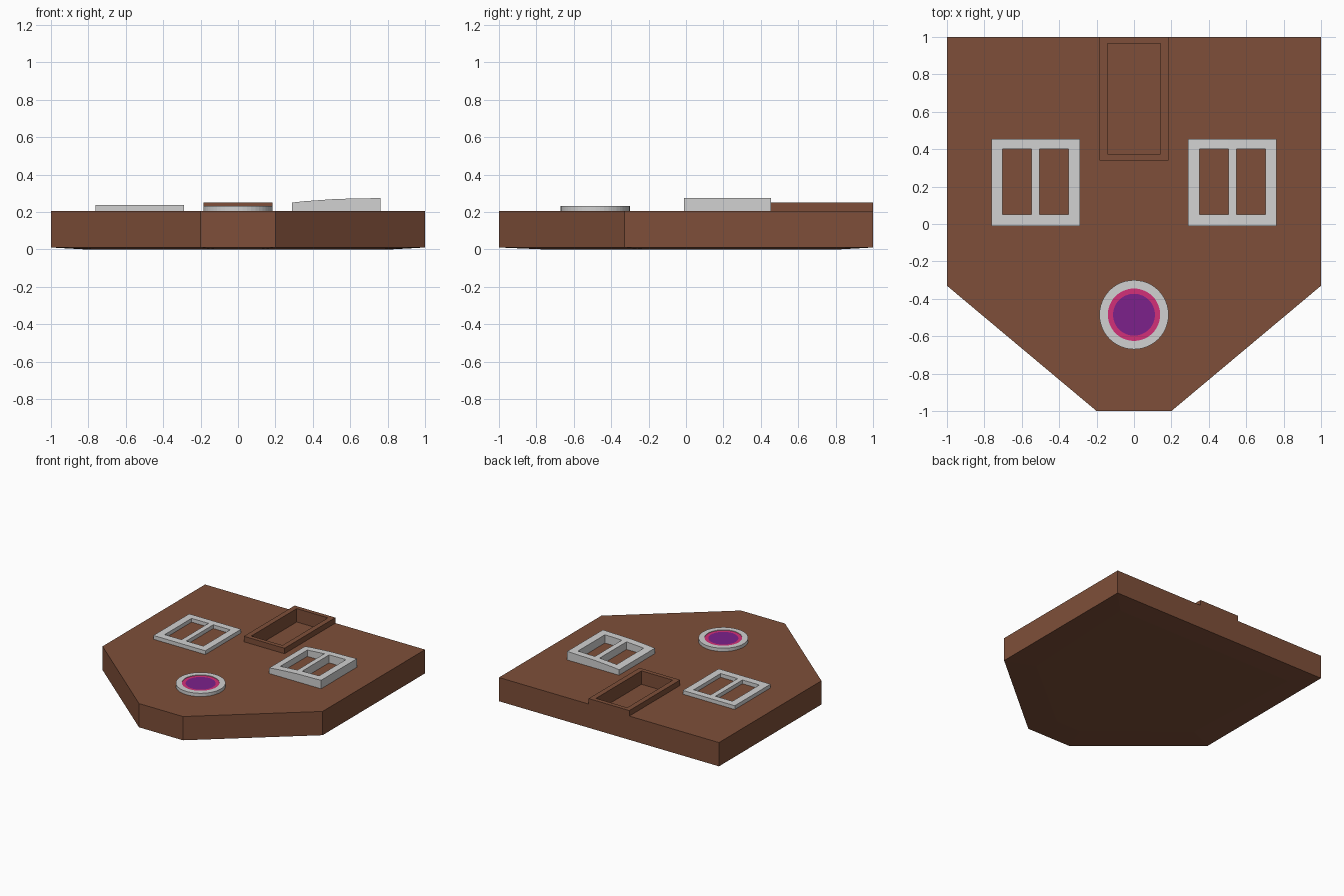
import bpy, bmesh, math

cube = bpy.data.objects.get("Cube")
if cube:
    bpy.data.objects.remove(cube, do_unlink=True)


def material(name, r, g, b):
    m = bpy.data.materials.new(name)
    m.use_nodes = True
    m.diffuse_color = (r, g, b, 1)
    m.node_tree.nodes["Principled BSDF"].inputs["Base Color"].default_value = (r, g, b, 1)
    return m


BROWN = material("brown", 0.21, 0.078, 0.041)
GREY = material("light grey", 0.64, 0.64, 0.64)
PINK = material("pink", 0.65, 0.03, 0.19)
PURPLE = material("purple", 0.2, 0.015, 0.26)

TOP = 0.205  # top of the wall slab


def finish(bm, name, mat):
    bmesh.ops.recalc_face_normals(bm, faces=bm.faces[:])
    mesh = bpy.data.meshes.new(name)
    bm.to_mesh(mesh)
    bm.free()
    mesh.materials.append(mat)
    obj = bpy.data.objects.new(name, mesh)
    bpy.context.collection.objects.link(obj)
    return obj


def extrude_up(bm, height):
    """Extrude the flat faces and set the raised vertices to height(x)."""
    out = bmesh.ops.extrude_face_region(bm, geom=bm.faces[:], use_keep_orig=True)
    for v in out["geom"]:
        if isinstance(v, bmesh.types.BMVert):
            v.co.z = height(v.co.x)


def lattice(name, xs, ys, holes, z0, height, mat):
    """Frame made of grid cells, leaving out the cells listed in holes."""
    bm = bmesh.new()
    grid = [[bm.verts.new((x, y, z0)) for y in ys] for x in xs]
    for i in range(len(xs) - 1):
        for j in range(len(ys) - 1):
            if (i, j) not in holes:
                bm.faces.new((grid[i][j], grid[i + 1][j], grid[i + 1][j + 1], grid[i][j + 1]))
    loose = [v for v in bm.verts if not v.link_faces]
    bmesh.ops.delete(bm, geom=loose, context='VERTS')
    extrude_up(bm, height)
    return finish(bm, name, mat)


def ring(name, r_in, r_out, z0, z1, mat, y=-0.485, steps=48):
    """Flat-topped ring, or a disc when r_in is zero."""
    bm = bmesh.new()
    loops = []
    for r in (r_in, r_out):
        if r:
            loops.append([bm.verts.new((r * math.cos(a), y + r * math.sin(a), z0))
                          for a in (2 * math.pi * k / steps for k in range(steps))])
    if r_in:
        a, b = loops
        for k in range(steps):
            n = (k + 1) % steps
            bm.faces.new((a[k], b[k], b[n], a[n]))
    else:
        bm.faces.new(loops[0])
    extrude_up(bm, lambda x: z1)
    return finish(bm, name, mat)


# Wall slab: gabled outline with a very shallow swelling underneath
bm = bmesh.new()
outline = [(-1, 1), (-1, -0.33), (-0.2, -1), (0.2, -1), (1, -0.33), (1, 1)]
base = bm.faces.new([bm.verts.new((x, y, 0.01)) for x, y in outline])
extrude_up(bm, lambda x: TOP)
bm.normal_update()
bmesh.ops.inset_region(bm, faces=[base], thickness=0.25)
for v in base.verts:
    v.co.z = 0
wall = finish(bm, "wall", BROWN)

# Door recess cut into the wall
cutter = lattice("door_cutter", [-0.142, 0.142], [0.375, 0.965], [], 0.14, lambda x: 0.4, BROWN)
cutter.hide_render = True
cut = wall.modifiers.new("door_recess", 'BOOLEAN')
cut.operation = 'DIFFERENCE'
cut.solver = 'EXACT'
cut.object = cutter
bpy.context.view_layer.objects.active = wall
bpy.ops.object.modifier_apply(modifier=cut.name)
bpy.data.objects.remove(cutter, do_unlink=True)

# Raised rim around the door
lattice("door_frame", [-0.185, -0.142, 0.142, 0.185], [0.34, 0.375, 0.965, 1],
        [(1, 1)], TOP, lambda x: 0.25, BROWN)

# Windows: two panes each; the left one thickens outwards in a gentle curve
frame_x = [0.29, 0.35, 0.505, 0.548, 0.702, 0.762]
frame_y = [-0.01, 0.05, 0.4, 0.455]
panes = [(1, 1), (3, 1)]
rise = dict(zip(frame_x, [0.25, 0.257, 0.268, 0.27, 0.273, 0.275]))
lattice("left_window_frame", frame_x, frame_y, panes, TOP,
        lambda x: rise[min(frame_x, key=lambda k: abs(k - x))], GREY)
lattice("right_window_frame", [-x for x in reversed(frame_x)], frame_y, panes, TOP,
        lambda x: 0.236, GREY)

# Round gable window
ring("round_window_frame", 0.14, 0.185, TOP, 0.232, GREY)
ring("round_window_border", 0.112, 0.14, TOP, 0.228, PINK)
ring("round_window_glass", 0, 0.112, TOP, 0.228, PURPLE)
